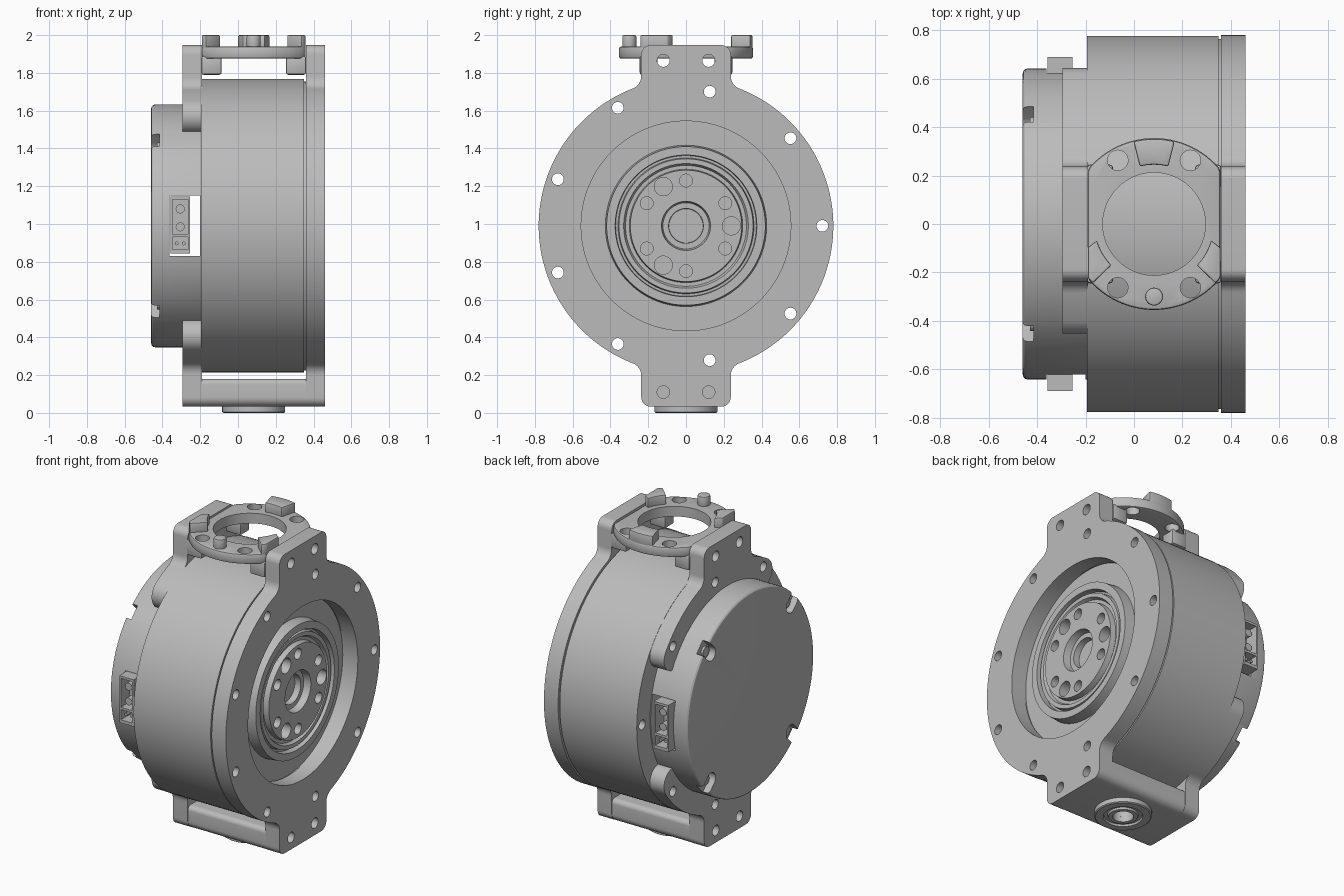
import bpy, bmesh
from math import sin, cos, pi, radians, sqrt, atan2, degrees
from mathutils import Vector, Matrix

if "Cube" in bpy.data.objects:
    bpy.data.objects.remove(bpy.data.objects["Cube"], do_unlink=True)

CZ = 0.99          # height of the drum axis
R = 0.78           # flange radius
TAB, TOP = 0.237, 0.957   # tab half width and reach from the axis
PX = 0.083         # x centre of the top ring and bottom port

grey = bpy.data.materials.new("metal grey")
grey.use_nodes = True
grey.diffuse_color = (0.5, 0.5, 0.5, 1)
grey.node_tree.nodes["Principled BSDF"].inputs["Base Color"].default_value = (0.5, 0.5, 0.5, 1)


# ---- helpers ----
def finish(name, bm):
    bmesh.ops.remove_doubles(bm, verts=bm.verts, dist=1e-5)
    bmesh.ops.recalc_face_normals(bm, faces=bm.faces)
    me = bpy.data.meshes.new(name)
    bm.to_mesh(me)
    bm.free()
    me.materials.append(grey)
    ob = bpy.data.objects.new(name, me)
    bpy.context.collection.objects.link(ob)
    return ob


def apply(ob, mod):
    bpy.context.view_layer.objects.active = ob
    bpy.ops.object.modifier_apply(modifier=mod.name)


def prism(name, outlines, axis, lo, hi, bevel=0):
    """Extrude closed 2D outlines along an axis."""
    place = {"x": lambda a, b, h: (h, a, CZ + b),
             "y": lambda a, b, h: (a, h, b),
             "z": lambda a, b, h: (a, b, h)}[axis]
    bm = bmesh.new()
    for pts in outlines:
        ends = [[bm.verts.new(place(a, b, h)) for a, b in pts] for h in (lo, hi)]
        for ring in ends:
            bm.faces.new(ring)
        for i in range(len(pts)):
            j = (i + 1) % len(pts)
            bm.faces.new((ends[0][i], ends[0][j], ends[1][j], ends[1][i]))
    ob = finish(name, bm)
    if bevel:
        m = ob.modifiers.new("bevel", "BEVEL")
        m.width, m.segments, m.angle_limit = bevel, 2, radians(40)
        apply(ob, m)
    return ob


def lathe(name, profile, axis="x", steps=128):
    """Spin a (position along axis, radius) profile."""
    bm = bmesh.new()
    put = (lambda h, r: (h, r, 0)) if axis == "x" else (lambda h, r: (r, 0, h))
    vs = [bm.verts.new(put(h, r)) for h, r in profile]
    es = [bm.edges.new(p) for p in zip(vs, vs[1:])]
    bmesh.ops.spin(bm, geom=vs + es, cent=(0, 0, 0), angle=2 * pi, steps=steps,
                   axis=(1, 0, 0) if axis == "x" else (0, 0, 1))
    move = Vector((0, 0, CZ)) if axis == "x" else Vector((PX, 0, 0))
    bmesh.ops.translate(bm, verts=bm.verts, vec=move)
    return finish(name, bm)


def cut(ob, cutter, keep=False):
    cutter.hide_render = True
    m = ob.modifiers.new("cut", "BOOLEAN")
    m.operation, m.solver, m.object = "DIFFERENCE", "EXACT", cutter
    apply(ob, m)
    if not keep:
        bpy.data.objects.remove(cutter, do_unlink=True)


def arc(cx, cy, r, a0, a1, n=12):
    return [(cx + r * cos(radians(a0 + (a1 - a0) * i / n)),
             cy + r * sin(radians(a0 + (a1 - a0) * i / n))) for i in range(n + 1)]


def circle(cx, cy, r, n=32):
    return arc(cx, cy, r, 0, 360, n)[:-1]


def polar(r, deg):
    return r * cos(radians(deg)), r * sin(radians(deg))


def rect(a0, a1, b0, b1):
    return [(a0, b0), (a1, b0), (a1, b1), (a0, b1)]


def shoulder(start, radius):
    """Rim arc, concave fillet and rounded tab corner, for the +y side."""
    f, c = 0.07, 0.05
    fy = TAB + f
    fz = sqrt((radius + f) ** 2 - fy ** 2)
    th = degrees(atan2(fz, fy))
    return (arc(0, 0, radius, start, th, 40) + arc(fy, fz, f, th + 180, 180, 8)
            + arc(TAB - c, TOP - c, c, 0, 90, 8))


def flip(pts, a=1, b=1):
    return [(p * a, q * b) for p, q in reversed(pts)]


# ---- shared hole pattern round the rim and in the tabs ----
rim_holes = prism("rim_hole_cutter", [circle(*polar(0.722, 40 * i), 0.031) for i in range(9)],
                  "x", -0.6, 0.6)
tab_holes = prism("tab_hole_cutter", [circle(s * 0.12, 0.875, 0.033) for s in (1, -1)],
                  "x", -0.6, 0.6)

# ---- drum with stepped output hub ----
drum = lathe("drum", [(0.34, 0), (0.34, 0.09), (0.38, 0.092), (0.38, 0.122), (0.425, 0.13),
                      (0.425, 0.295), (0.39, 0.3), (0.39, 0.32), (0.41, 0.33), (0.41, 0.355),
                      (0.38, 0.36), (0.38, 0.372), (0.42, 0.375), (0.42, 0.42), (0.35, 0.427),
                      (0.35, 0.56), (0.365, 0.56), (0.365, 0.765), (0.35, 0.765),
                      (0.35, 0.777), (-0.195, 0.777), (-0.195, 0)])
hub = [circle(*polar(0.24, a), 0.034) for a in range(30, 360, 60)]
hub += [circle(*polar(0.24, a), 0.048) for a in range(0, 360, 120)]
cut(drum, prism("hub_hole_cutter", hub, "x", 0.36, 0.6))
cut(drum, rim_holes, True)

# ---- front flange with top and bottom tabs ----
half = shoulder(0, R)
half = half + flip(half, -1)
flange = prism("front_flange", [half + [(-a, -b) for a, b in half][1:-1]], "x", 0.36, 0.46)
cut(flange, prism("recess_cutter", [circle(0, 0, 0.555, 128)], "x", 0.2, 0.6))
cut(flange, rim_holes, True)
cut(flange, tab_holes, True)
blind = [circle(s * 0.12, -0.88, 0.033) for s in (1, -1)]
cut(flange, prism("blind_hole_cutter", blind, "x", 0.39, 0.6))

# ---- rear brackets: curved arms with a tab, top and bottom ----
A0, A1, MID, HALF = 36, 122, 0.685, 0.09
bracket = (arc(*polar(MID, A0), HALF, A0 - 180, A0)[:-1] + shoulder(A0, 0.775)
           + flip(shoulder(180 - A1, 0.775), -1)
           + arc(*polar(MID, A1), HALF, A1, A1 + 180)[1:]
           + arc(0, 0, MID - HALF, A1, A0, 40)[1:-1])
for name, s in (("rear_bracket_top", 1), ("rear_bracket_bottom", -1)):
    ob = prism(name, [flip(bracket, 1, s)], "x", -0.295, -0.19)
    cut(ob, rim_holes, True)
    if s > 0:
        cut(ob, tab_holes, True)
    else:
        cut(ob, prism("blind_hole_cutter", blind, "x", -0.5, -0.23))
for helper in (rim_holes, tab_holes):
    bpy.data.objects.remove(helper, do_unlink=True)

# ---- bottom bridge with round port ----
lower = arc(-0.185, -0.907, 0.05, 180, 270, 8) + arc(0.185, -0.907, 0.05, 270, 360, 8)
upper = arc(0.205, -0.84, 0.03, 0, 90, 8) + arc(-0.205, -0.84, 0.03, 90, 180, 8)
bridge = prism("bottom_bridge", [lower + upper], "x", -0.25, 0.4)
cut(bridge, prism("port_cutter", [circle(PX, 0, 0.06)], "z", -0.1, 0.12))
lathe("bottom_port", [(0.04, 0.06), (0.0, 0.06), (0.0, 0.085), (0.012, 0.09), (0.012, 0.11),
                      (0.0, 0.115), (0.0, 0.16), (0.005, 0.167), (0.04, 0.167), (0.04, 0.06)],
      "z", 64)

# ---- rear cover with screw slots and a cable channel ----
cover = lathe("rear_cover", [(-0.19, 0), (-0.19, 0.643), (-0.437, 0.643), (-0.45, 0.64),
                             (-0.457, 0.633), (-0.46, 0.62), (-0.46, 0)])
slots, screws = [], []
for a in range(45, 360, 90):
    slots.append(arc(*polar(0.57, a), 0.045, a + 90, a + 270)
                 + arc(*polar(0.75, a), 0.045, a - 90, a + 90))
    screws.append(circle(*polar(0.58, a), 0.032, 20))
cut(cover, prism("slot_cutter", slots, "x", -0.6, -0.415))
cut(cover, prism("channel_cutter", [rect(-0.362, -0.2, 0.83, 1.15)], "y", -1, 1))
prism("cover_screws", screws, "x", -0.43, -0.41)

# ---- a connector on each side ----
for name, s in (("back_connector", 1), ("front_connector", -1)):
    y0, y1 = sorted((s * 0.5, s * 0.69))
    ob = prism(name, [rect(-0.358, -0.255, 0.845, 1.145)], "y", y0, y1)
    p0, p1 = sorted((s * 0.6, s * 0.8))
    cut(ob, prism("socket_cutter", [rect(-0.347, -0.266, 0.945, 1.13),
                                    rect(-0.347, -0.266, 0.865, 0.93)], "y", p0, p1))
    q0, q1 = sorted((s * 0.58, s * 0.67))
    pins = [circle(-0.306, z, 0.024, 20) for z in (0.985, 1.08)]
    pins += [circle(x, 0.897, 0.01, 12) for x in (-0.325, -0.288)]
    prism(name + "_pins", pins, "y", q0, q1)

# ---- top coupling ring: clipped disc, teeth, pin and feet ----
CLIP = 0.274


def clip(pts):
    return [(PX + max(-CLIP, min(CLIP, a)), b) for a, b in pts]


ring = prism("coupling_ring", [clip(circle(0, 0, 0.355, 96))], "z", 1.875, 1.94, 0.012)
bores = [circle(PX, 0, 0.212, 96)]
bores += [circle(PX + i * 0.15, j * 0.263, 0.042) for i in (1, -1) for j in (1, -1)]
cut(ring, prism("bore_cutter", bores, "z", 1.7, 2.1))
for name, a in (("back_tooth", 90), ("right_tooth", 210), ("left_tooth", 330)):
    sector = arc(0, 0, 0.352, a - 14, a + 14) + arc(0, 0, 0.245, a + 14, a - 14)
    prism(name, [clip(sector)], "z", 1.92, 2.0, 0.008)
prism("locating_pin", [circle(PX, -0.3, 0.037)], "z", 1.92, 2.0, 0.008)
feet = [rect(*sorted((PX + i * 0.17, PX + i * 0.278)), *sorted((j * 0.15, j * 0.245)))
        for i in (1, -1) for j in (1, -1)]
prism("ring_feet", feet, "z", 1.79, 1.89, 0.012)

# ---- smooth the round surfaces, keep edges sharp ----
bpy.ops.object.select_all(action="DESELECT")
for ob in bpy.context.collection.objects:
    if ob.type == "MESH":
        ob.select_set(True)
        bpy.context.view_layer.objects.active = ob
bpy.ops.object.shade_smooth_by_angle(angle=radians(30))
